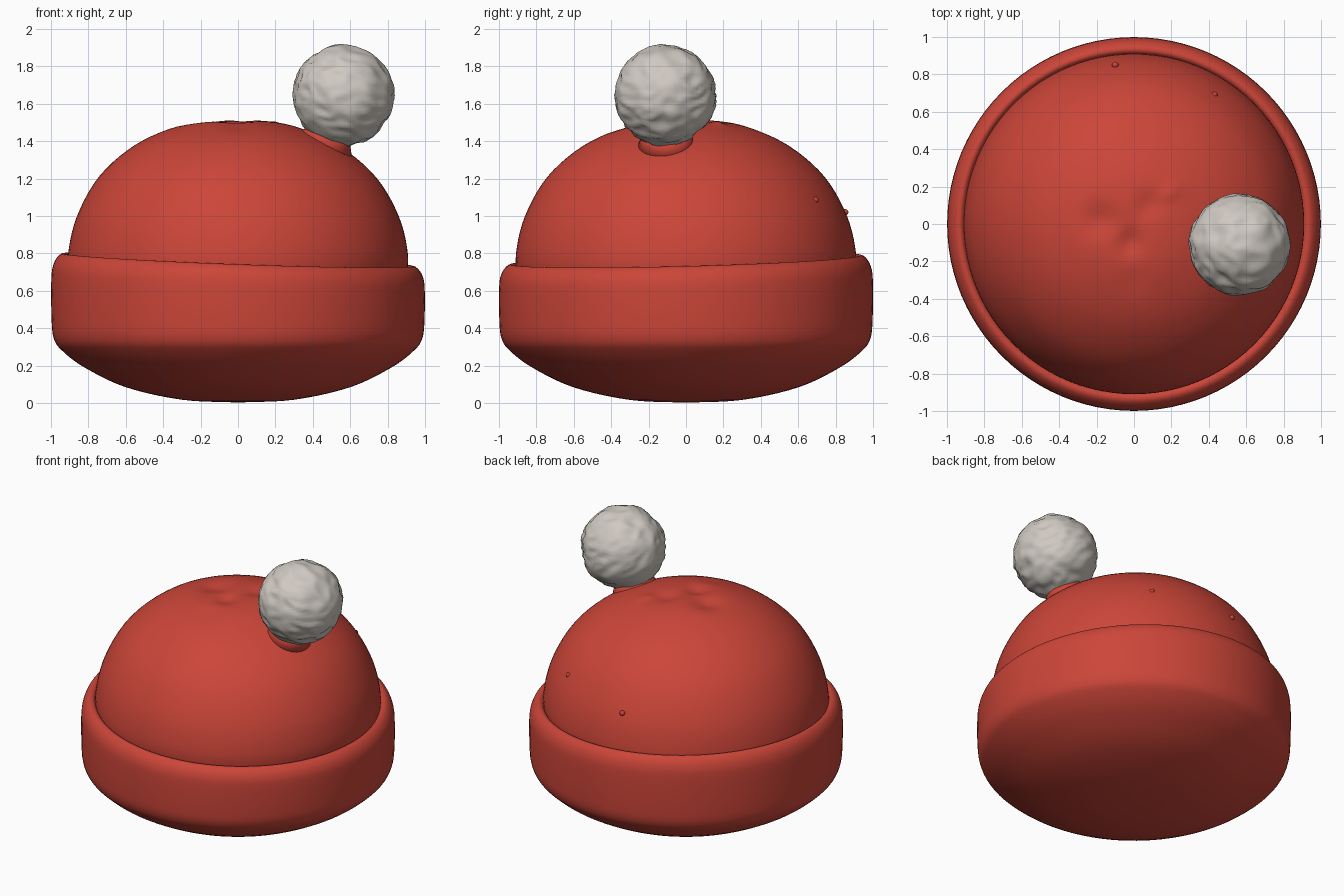
import bpy, bmesh, math
from mathutils import Vector, noise

if "Cube" in bpy.data.objects:
    bpy.data.objects.remove(bpy.data.objects["Cube"])


def material(name, rgb):
    m = bpy.data.materials.new(name)
    m.use_nodes = True
    m.diffuse_color = (*rgb, 1)
    bsdf = m.node_tree.nodes["Principled BSDF"]
    bsdf.inputs["Base Color"].default_value = (*rgb, 1)
    bsdf.inputs["Roughness"].default_value = 0.8
    return m


RED = material("red wool", (0.60, 0.06, 0.04))
GREY = material("pale grey wool", (0.62, 0.58, 0.53))


def finish(bm, name, mat):
    bmesh.ops.recalc_face_normals(bm, faces=bm.faces)
    for f in bm.faces:
        f.smooth = True
    mesh = bpy.data.meshes.new(name)
    bm.to_mesh(mesh)
    bm.free()
    mesh.materials.append(mat)
    ob = bpy.data.objects.new(name, mesh)
    bpy.context.collection.objects.link(ob)
    return ob


def smooth_profile(pts, steps=5):
    """Catmull-Rom curve through (radius, height) points."""
    p = [Vector(q) for q in pts]
    p = [2 * p[0] - p[1]] + p + [2 * p[-1] - p[-2]]
    out = []
    for a, b, c, d in zip(p, p[1:], p[2:], p[3:]):
        for i in range(steps):
            t = i / steps
            out.append(0.5 * (2 * b + (c - a) * t + (2 * a - 5 * b + 4 * c - d) * t * t
                              + (3 * b - a - 3 * c + d) * t ** 3))
    return out + [p[-2]]


def lathe(pts, segments=96):
    bm = bmesh.new()
    vs = [bm.verts.new((max(r, 0), 0, z)) for r, z in smooth_profile(pts)]
    edges = [bm.edges.new(e) for e in zip(vs, vs[1:])]
    bmesh.ops.spin(bm, geom=vs + edges, cent=(0, 0, 0), axis=(0, 0, 1),
                   angle=math.tau, steps=segments)
    bmesh.ops.remove_doubles(bm, verts=bm.verts, dist=0.0005)
    return bm


# Crown: soft dome with a puckered top
bm = lathe([(0.90, 0.66), (0.908, 0.8), (0.86, 1.0), (0.74, 1.21), (0.55, 1.375),
            (0.33, 1.475), (0.15, 1.51), (0, 1.51)])
DENTS = [(-0.18, 0.02, 0.09, 0.03), (-0.02, -0.1, 0.07, 0.03), (0.08, 0.1, 0.07, 0.02),
         (0.2, 0.17, 0.04, -0.015), (0.0, -0.3, 0.08, 0.01)]
for v in bm.verts:
    x, y, z = v.co
    if z > 0.9:
        v.co.z -= 0.02 * x * (z - 0.9)
    if z > 1.2:
        for dx, dy, w, depth in DENTS:
            v.co.z -= depth * math.exp(-((x - dx) ** 2 + (y - dy) ** 2) / w ** 2)
finish(bm, "crown", RED)

# Folded brim with rounded, closed underside and a slightly tilted upper edge
bm = lathe([(0, 0.003), (0.3, 0.018), (0.6, 0.085), (0.82, 0.19), (0.94, 0.28),
            (0.985, 0.345), (0.997, 0.45), (0.998, 0.64), (0.985, 0.715),
            (0.955, 0.758), (0.925, 0.765), (0.9, 0.74)])
for v in bm.verts:
    x, y, z = v.co
    if z > 0.35:
        v.co.z += (-0.035 * x + 0.025 * y) * (z - 0.35) / 0.4
finish(bm, "brim", RED)

# Pompom: ball with swirling yarn ridges
POM = Vector((0.565, -0.11, 1.645))
bm = bmesh.new()
bmesh.ops.create_icosphere(bm, subdivisions=5, radius=0.27)
for v in bm.verts:
    n = v.co.normalized()
    warped = Vector((n.x * 1.3 + n.y * 0.7, n.y * 2.2 - n.x, n.z * 3.5 + n.x))
    ridge = 1 - 2 * abs(noise.noise(warped * 1.3))
    v.co = POM + n * (0.262 + 0.012 * ridge + 0.008 * noise.noise(n * 2))
finish(bm, "pompom", GREY)

# Gathered neck joining pompom and crown
bm = bmesh.new()
bmesh.ops.create_cone(bm, cap_ends=True, segments=32, radius1=0.17, radius2=0.11, depth=0.1)
neck = finish(bm, "pompom_neck", RED)
neck.location = (0.475, -0.1, 1.405)
neck.rotation_euler = (0, 0.4, 0)

# Tiny knots of yarn on the back of the crown
for i, loc in enumerate([(0.43, 0.69, 1.085), (-0.1, 0.85, 1.02)]):
    bm = bmesh.new()
    bmesh.ops.create_icosphere(bm, subdivisions=2, radius=0.018)
    finish(bm, f"yarn_knot_{i + 1}", RED).location = loc
